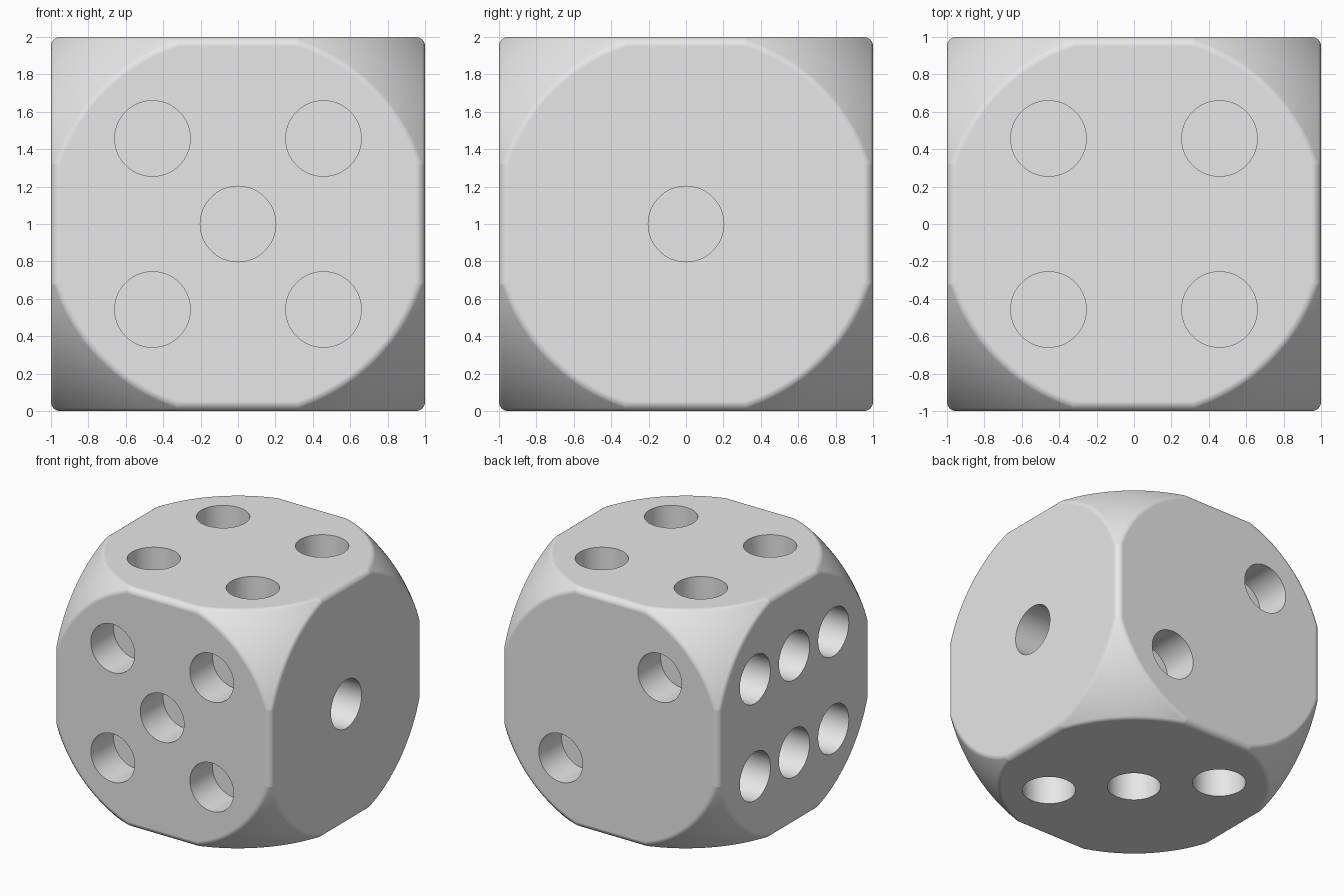
import bpy, bmesh
from math import sqrt
from itertools import product
from mathutils import Vector, Matrix

if "Cube" in bpy.data.objects:
    bpy.data.objects.remove(bpy.data.objects["Cube"])

FILLET = 0.05              # rounding of all body edges
HALF = 1 - FILLET          # core cube half size
BALL = 1.43 - FILLET       # core sphere radius
EDGE = sqrt(BALL ** 2 - 2 * HALF ** 2)   # half length of the straight edges
ROUND, FINE = 6, 20        # segments across fillets and along arcs
PIP_R, PIP_DEPTH, PIP = 0.202, 0.3, 0.457

gray = bpy.data.materials.new("plain_gray")
gray.use_nodes = True
gray.diffuse_color = (0.8, 0.8, 0.8, 1)
gray.node_tree.nodes["Principled BSDF"].inputs["Base Color"].default_value = (0.8, 0.8, 0.8, 1)


def make_object(name, bm):
    bmesh.ops.recalc_face_normals(bm, faces=bm.faces)
    mesh = bpy.data.meshes.new(name)
    bm.to_mesh(mesh)
    bm.free()
    mesh.materials.append(gray)
    obj = bpy.data.objects.new(name, mesh)
    bpy.context.collection.objects.link(obj)
    return obj


def ball_point(w):
    """Point on the core sphere, reached from the cube corner along -w."""
    corner, d = Vector((HALF,) * 3), Vector(w).normalized()
    b = corner.dot(d)
    return corner - d * (b - sqrt(b * b - corner.length_squared + BALL ** 2))


def turn(p, k):
    """Cycle the axes k times."""
    return Vector([p[(i - k) % 3] for i in range(3)])


def add_quads(bm, f, m, n):
    v = [[bm.verts.new(f(i / m, j / n)) for j in range(n + 1)] for i in range(m + 1)]
    for i, j in product(range(m), range(n)):
        bm.faces.new((v[i][j], v[i + 1][j], v[i + 1][j + 1], v[i][j + 1]))


def add_triangle(bm, f, n):
    v = [[bm.verts.new(f(((n - i - j) / n, i / n, j / n))) for j in range(n + 1 - i)]
         for i in range(n + 1)]
    for i in range(n):
        for j in range(n - i):
            bm.faces.new((v[i][j], v[i + 1][j], v[i][j + 1]))
            if i + j < n - 1:
                bm.faces.new((v[i + 1][j], v[i + 1][j + 1], v[i][j + 1]))


# Body: one eighth with its rounded edges, repeated for all octants
X, Y = Vector((1, 0, 0)), Vector((0, 1, 0))
tip = Vector((HALF, HALF, EDGE))
tip_dir = tip.normalized()


def ball_patch(w):
    return ball_point(w) * (1 + FILLET / BALL)


def arc_fillet(s, t):
    q = ball_point((0, s, 1 - s))
    return q + FILLET * X.lerp(q.normalized(), t).normalized()


def edge_fillet(s, t):
    return Vector((HALF, HALF, EDGE * s)) + FILLET * X.lerp(Y, t).normalized()


def tip_fillet(w):
    return tip + FILLET * (X * w[0] + Y * w[1] + tip_dir * w[2]).normalized()


bm = bmesh.new()
for signs in product((1, -1), repeat=3):
    flip = Matrix.Diagonal(signs)
    add_triangle(bm, lambda w: flip @ ball_patch(w), FINE)
    for k in range(3):
        add_quads(bm, lambda s, t: flip @ turn(arc_fillet(s, t), k), FINE, ROUND)
        add_quads(bm, lambda s, t: flip @ turn(edge_fillet(s, t), k), 1, ROUND)
        add_triangle(bm, lambda w: flip @ turn(tip_fillet(w), k), ROUND)
bmesh.ops.remove_doubles(bm, verts=bm.verts, dist=0.0005)
# Flat sides close the six open loops
bmesh.ops.holes_fill(bm, edges=[e for e in bm.edges if e.is_boundary], sides=0)
bmesh.ops.translate(bm, verts=bm.verts, vec=(0, 0, 1))
body = make_object("die_body", bm)

# Pips: positions on each side
corners = list(product((-PIP, PIP), repeat=2))
diagonal = [(-PIP, PIP), (PIP, -PIP)]
sides = [
    ((0, -1, 0), corners + [(0, 0)]),
    ((1, 0, 0), [(0, 0)]),
    ((0, 0, 1), corners),
    ((0, 1, 0), diagonal),
    ((-1, 0, 0), list(product((-0.517, 0, 0.517), (-0.405, 0.405)))),
    ((0, 0, -1), diagonal + [(0, 0)]),
]
bm = bmesh.new()
for direction, spots in sides:
    normal = Vector(direction)
    axis = [abs(c) for c in direction].index(1)
    spin = normal.to_track_quat("Z", "Y").to_matrix().to_4x4()
    for spot in spots:
        place = list(spot)
        place.insert(axis, direction[axis])
        bmesh.ops.create_cone(
            bm, cap_ends=True, segments=64, radius1=PIP_R, radius2=PIP_R,
            depth=2 * PIP_DEPTH,
            matrix=Matrix.Translation(Vector(place) + Vector((0, 0, 1))) @ spin)
cutter = make_object("pip_cutter", bm)
cutter.hide_render = True

# Cut the pips, then shade smooth with crisp pip rims
cut = body.modifiers.new("pips", "BOOLEAN")
cut.operation, cut.solver, cut.object = "DIFFERENCE", "EXACT", cutter
bpy.ops.object.select_all(action="DESELECT")
body.select_set(True)
bpy.context.view_layer.objects.active = body
bpy.ops.object.modifier_apply(modifier=cut.name)
bpy.data.objects.remove(cutter)
bpy.ops.object.shade_smooth_by_angle(angle=0.6)
weighted = body.modifiers.new("flat_sides", "WEIGHTED_NORMAL")
weighted.keep_sharp = True
